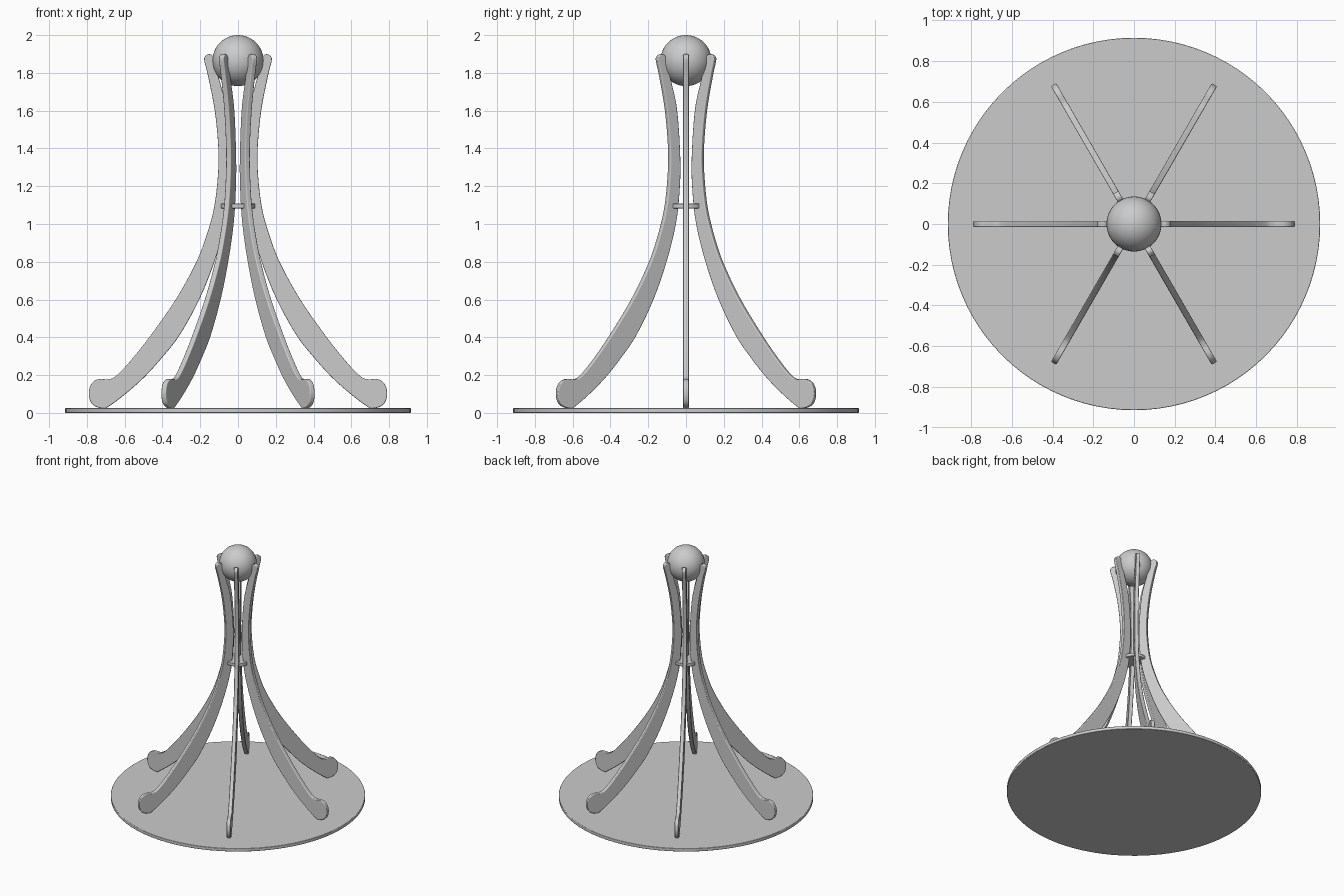
import bpy, bmesh, math
from mathutils import Vector

if "Cube" in bpy.data.objects:
    bpy.data.objects.remove(bpy.data.objects["Cube"])


def smooth(obj):
    bpy.ops.object.select_all(action='DESELECT')
    obj.select_set(True)
    bpy.context.view_layer.objects.active = obj
    bpy.ops.object.shade_smooth_by_angle(angle=math.radians(35))


def spline(pts, steps=5):
    """Catmull-Rom curve through the 2D points."""
    p = [Vector(q) for q in pts]
    p = [2 * p[0] - p[1]] + p + [2 * p[-1] - p[-2]]
    out = []
    for i in range(1, len(p) - 2):
        a, b, c, d = p[i - 1:i + 3]
        for k in range(steps):
            t = k / steps
            out.append(0.5 * (2 * b + (c - a) * t + (2 * a - 5 * b + 4 * c - d) * t * t
                              + (3 * b - a - 3 * c + d) * t ** 3))
    return out + [p[-2]]


def disc(name, radius, z0, z1, bevel):
    bpy.ops.mesh.primitive_cylinder_add(vertices=96, radius=radius, depth=z1 - z0,
                                        location=(0, 0, (z0 + z1) / 2))
    obj = bpy.context.object
    obj.name = name
    smooth(obj)
    mod = obj.modifiers.new("bevel", 'BEVEL')
    mod.width, mod.segments = bevel, 2
    return obj


# Round base plate and the small collar tying the legs together
disc("base_plate", 0.915, 0, 0.025, 0.003)
disc("collar", 0.09, 1.083, 1.108, 0.003)

# Ball held between the leg tips
bpy.ops.mesh.primitive_uv_sphere_add(segments=48, ring_count=24, radius=0.135,
                                     location=(0, 0, 1.865))
ball = bpy.context.object
ball.name = "ball"
smooth(ball)

# Leg side profile (radius, height): outer edge, rounded foot, inner edge, rounded tip
outer = [(0.178, 1.86), (0.158, 1.78), (0.123, 1.6), (0.104, 1.4), (0.107, 1.25),
         (0.128, 1.08), (0.17, 0.93), (0.225, 0.79), (0.33, 0.6), (0.47, 0.4),
         (0.57, 0.275), (0.625, 0.215), (0.66, 0.186), (0.69, 0.177)]
foot = [(0.69, 0.177), (0.74, 0.178), (0.775, 0.155), (0.79, 0.105), (0.778, 0.055),
        (0.745, 0.03), (0.70, 0.023)]
inner = [(0.70, 0.023), (0.64, 0.065), (0.56, 0.13), (0.485, 0.2), (0.40, 0.295),
         (0.31, 0.41), (0.205, 0.6), (0.125, 0.8), (0.068, 1.0), (0.045, 1.18),
         (0.041, 1.35), (0.06, 1.6), (0.098, 1.76), (0.128, 1.86)]
tip = [(0.128, 1.86), (0.128, 1.88), (0.14, 1.896), (0.16, 1.898), (0.178, 1.882), (0.178, 1.86)]
outline = []
for part in (outer, foot, inner, tip):
    outline += spline(part)[:-1]

# Leg mesh: outline extruded to a thin blade
half = 0.015
bm = bmesh.new()
face = bm.faces.new([bm.verts.new((p.x, -half, p.y)) for p in outline])
ext = bmesh.ops.extrude_face_region(bm, geom=[face])
verts = [g for g in ext["geom"] if isinstance(g, bmesh.types.BMVert)]
bmesh.ops.translate(bm, verts=verts, vec=(0, 2 * half, 0))
bmesh.ops.recalc_face_normals(bm, faces=bm.faces)
mesh = bpy.data.meshes.new("leg")
bm.to_mesh(mesh)
bm.free()

# Six legs around the centre
for i in range(6):
    leg = bpy.data.objects.new(f"leg_{i + 1}", mesh)
    bpy.context.collection.objects.link(leg)
    leg.rotation_euler.z = math.radians(60 * i)
    if i == 0:
        smooth(leg)
    mod = leg.modifiers.new("bevel", 'BEVEL')
    mod.width, mod.segments = 0.006, 3
    mod.limit_method, mod.angle_limit = 'ANGLE', math.radians(50)
    mod.harden_normals = True
